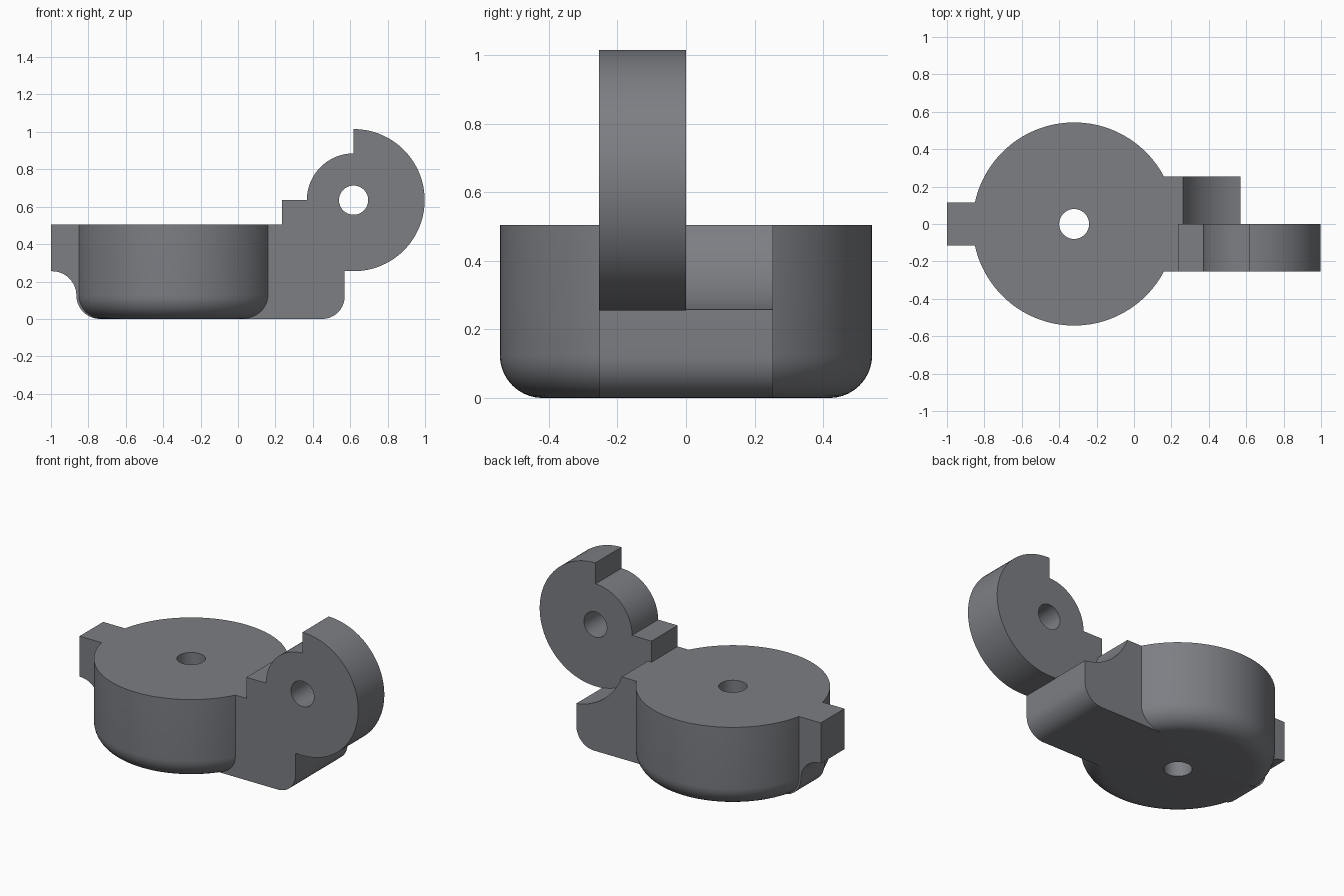
import bpy, bmesh
from math import sin, cos, radians, atan2, degrees

if "Cube" in bpy.data.objects:
    bpy.data.objects.remove(bpy.data.objects["Cube"])

grey = bpy.data.materials.new("dark grey")
grey.diffuse_color = (0.205, 0.21, 0.23, 1)
grey.use_nodes = True
grey.node_tree.nodes["Principled BSDF"].inputs["Base Color"].default_value = grey.diffuse_color

HALF = 0.254            # half width of the arm
TOP = 0.505             # height of the flat top
PIN = (0.618, 0.635)    # pin axis (x, z)
LUG_R = 0.38


def arc(cx, cz, r, a0, a1, n):
    """Points on an arc, angles in degrees."""
    return [(cx + r * cos(radians(a0 + (a1 - a0) * i / n)),
             cz + r * sin(radians(a0 + (a1 - a0) * i / n))) for i in range(n + 1)]


def finish(name, bm):
    bmesh.ops.remove_doubles(bm, verts=bm.verts, dist=1e-5)
    bmesh.ops.recalc_face_normals(bm, faces=bm.faces)
    me = bpy.data.meshes.new(name)
    bm.to_mesh(me)
    bm.free()
    me.materials.append(grey)
    ob = bpy.data.objects.new(name, me)
    bpy.context.collection.objects.link(ob)
    return ob


def plate(name, outline, y0, y1):
    """Extrude an x-z outline along y."""
    bm = bmesh.new()
    face = bm.faces.new([bm.verts.new((x, y0, z)) for x, z in outline])
    ext = bmesh.ops.extrude_face_region(bm, geom=[face])["geom"]
    bmesh.ops.translate(bm, vec=(0, y1 - y0, 0),
                        verts=[v for v in ext if isinstance(v, bmesh.types.BMVert)])
    return finish(name, bm)


def lathe(name, profile, cx, steps):
    """Revolve a closed r-z profile around a vertical axis."""
    bm = bmesh.new()
    rings = [[bm.verts.new((cx + r * cos(radians(360 * s / steps)),
                            r * sin(radians(360 * s / steps)), z)) for r, z in profile]
             for s in range(steps)]
    n = len(profile)
    for s in range(steps):
        a, b = rings[s], rings[(s + 1) % steps]
        for i in range(n):
            j = (i + 1) % n
            bm.faces.new((a[i], b[i], b[j], a[j]))
    return finish(name, bm)


def combine(target, other, operation):
    """Apply a boolean and drop the tool object."""
    mod = target.modifiers.new("combine", "BOOLEAN")
    mod.operation, mod.solver, mod.object = operation, "EXACT", other
    bpy.context.view_layer.objects.active = target
    bpy.ops.object.modifier_apply(modifier=mod.name)
    bpy.data.objects.remove(other)


# Round body with a rounded bottom edge and a central bore
body = lathe("hinge_body",
             [(0.08, 0)] + arc(0.418, 0.125, 0.125, -90, 0, 10) + [(0.543, TOP), (0.08, TOP)],
             -0.32, 128)

# Front half of the arm, carrying the stepped round lug
foot = [(0, 0)] + arc(0.45, 0.12, 0.12, -90, 0, 10)
front_arm = plate("front_arm",
                  foot + [(0.57, 0.255)] + arc(*PIN, LUG_R, -90, 90, 48)
                  + arc(*PIN, 0.25, 90, 180, 24)
                  + [(0.235, 0.635), (0.235, TOP), (0, TOP)], -HALF, 0)
pin_hole = plate("pin_hole", arc(*PIN, 0.078, 0, 354.375, 63), -0.4, 0.1)
combine(front_arm, pin_hole, "DIFFERENCE")

# Back half of the arm, with a hollow that clears a mating lug
a0 = degrees(atan2(-0.377, -0.048)) + 360
a1 = degrees(atan2(TOP - PIN[1], -0.357)) + 360
back_arm = plate("back_arm", foot + arc(*PIN, LUG_R, a0, a1, 24) + [(0, TOP)], 0, HALF)

# Narrow tab with a hollow below it and a rib down the body
tab = plate("tab",
            [(-0.6, TOP), (-1, TOP), (-1, 0.255)] + arc(-0.994, 0.125, 0.13, 90, 0, 12)
            + arc(-0.739, 0.125, 0.125, 180, 270, 10) + [(-0.6, 0)], -0.115, 0.115)

for part in (front_arm, back_arm, tab):
    combine(body, part, "UNION")

bpy.ops.object.select_all(action="DESELECT")
body.select_set(True)
bpy.context.view_layer.objects.active = body
bpy.ops.object.shade_smooth_by_angle(angle=radians(25))
